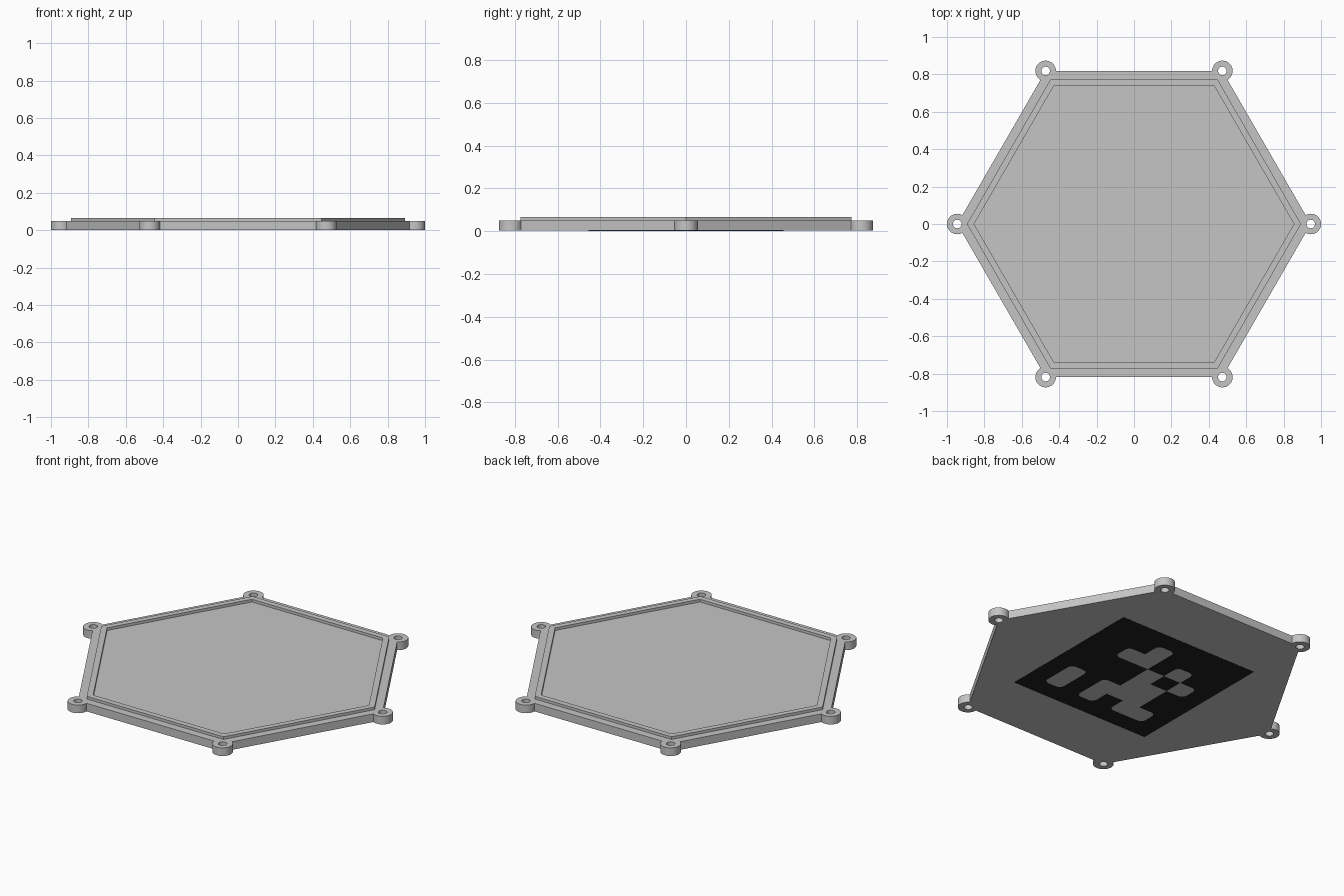
import bpy, bmesh, math

if "Cube" in bpy.data.objects:
    bpy.data.objects.remove(bpy.data.objects["Cube"])

R = 0.945          # corner radius of the hexagon
BOSS, HOLE = 0.055, 0.023
HALF = 0.455       # half side of the marker square


def material(name, v):
    m = bpy.data.materials.new(name)
    m.diffuse_color = (v, v, v, 1)
    m.use_nodes = True
    m.node_tree.nodes["Principled BSDF"].inputs["Base Color"].default_value = m.diffuse_color
    return m


grey = material("light grey", 0.56)
black = material("black", 0.015)


def ring(cx, cy, r, n, start=0.0, sweep=2 * math.pi, closed=True):
    steps = n if closed else n - 1
    return [(cx + r * math.cos(start + sweep * k / steps),
             cy + r * math.sin(start + sweep * k / steps)) for k in range(n)]


def slab(name, loops, z0, z1, mat):
    """Extrude filled 2D outlines; inner loops become holes."""
    cu = bpy.data.curves.new(name, 'CURVE')
    cu.dimensions, cu.fill_mode, cu.extrude = '2D', 'BOTH', (z1 - z0) / 2
    for pts in loops:
        sp = cu.splines.new('POLY')
        sp.points.add(len(pts) - 1)
        for p, (x, y) in zip(sp.points, pts):
            p.co = (x, y, 0, 1)
        sp.use_cyclic_u = True
    ob = bpy.data.objects.new(name, cu)
    bpy.context.collection.objects.link(ob)
    bpy.ops.object.select_all(action='DESELECT')
    ob.select_set(True)
    bpy.context.view_layer.objects.active = ob
    bpy.ops.object.convert(target='MESH')
    ob = bpy.context.view_layer.objects.active
    bm = bmesh.new()
    bm.from_mesh(ob.data)
    bmesh.ops.translate(bm, verts=bm.verts, vec=(0, 0, (z0 + z1) / 2))
    bmesh.ops.remove_doubles(bm, verts=bm.verts, dist=1e-5)
    bmesh.ops.recalc_face_normals(bm, faces=bm.faces)
    bm.to_mesh(ob.data)
    bm.free()
    ob.data.materials.clear()
    ob.data.materials.append(mat)
    bpy.ops.object.shade_smooth_by_angle(angle=math.radians(30))
    return ob


# Base plate: hexagon with a round drilled boss at each corner
outline, holes = [], []
for k in range(6):
    a = k * math.pi / 3
    cx, cy = R * math.cos(a), R * math.sin(a)
    outline += ring(cx, cy, BOSS, 25, a - 2 * math.pi / 3, 4 * math.pi / 3, False)
    holes.append(ring(cx, cy, HOLE, 24))
slab("base_plate", [outline] + holes, 0.002, 0.05, grey)

# Raised lip running round the top
slab("lip", [ring(0, 0, 0.893, 6), ring(0, 0, 0.855, 6)], 0.049, 0.066, grey)

# Dark square underneath
slab("marker_square", [ring(0, 0, HALF * math.sqrt(2), 4, math.pi / 4)], 0.001, 0.003, black)

# Light cells of the marker, with rounded outer corners
ROWS = ["001000", "011010", "000101", "000110", "101110", "101011"]
c = HALF / 4
bm = bmesh.new()
for j, row in enumerate(ROWS, 1):
    for i, bit in enumerate(row, 1):
        if bit == "1":
            x, y = HALF - (i + 0.5) * c, HALF - (j + 0.5) * c
            bm.faces.new([bm.verts.new((x + sx * c / 2, y + sy * c / 2, 0))
                          for sx, sy in ((-1, -1), (-1, 1), (1, 1), (1, -1))])
bmesh.ops.remove_doubles(bm, verts=bm.verts, dist=1e-4)
corners = [v for v in bm.verts if len(v.link_faces) == 1]
bmesh.ops.bevel(bm, geom=corners, offset=0.03, segments=4, profile=0.5, affect='VERTICES')
me = bpy.data.meshes.new("marker_cells")
bm.to_mesh(me)
bm.free()
me.materials.append(grey)
bpy.context.collection.objects.link(bpy.data.objects.new("marker_cells", me))
